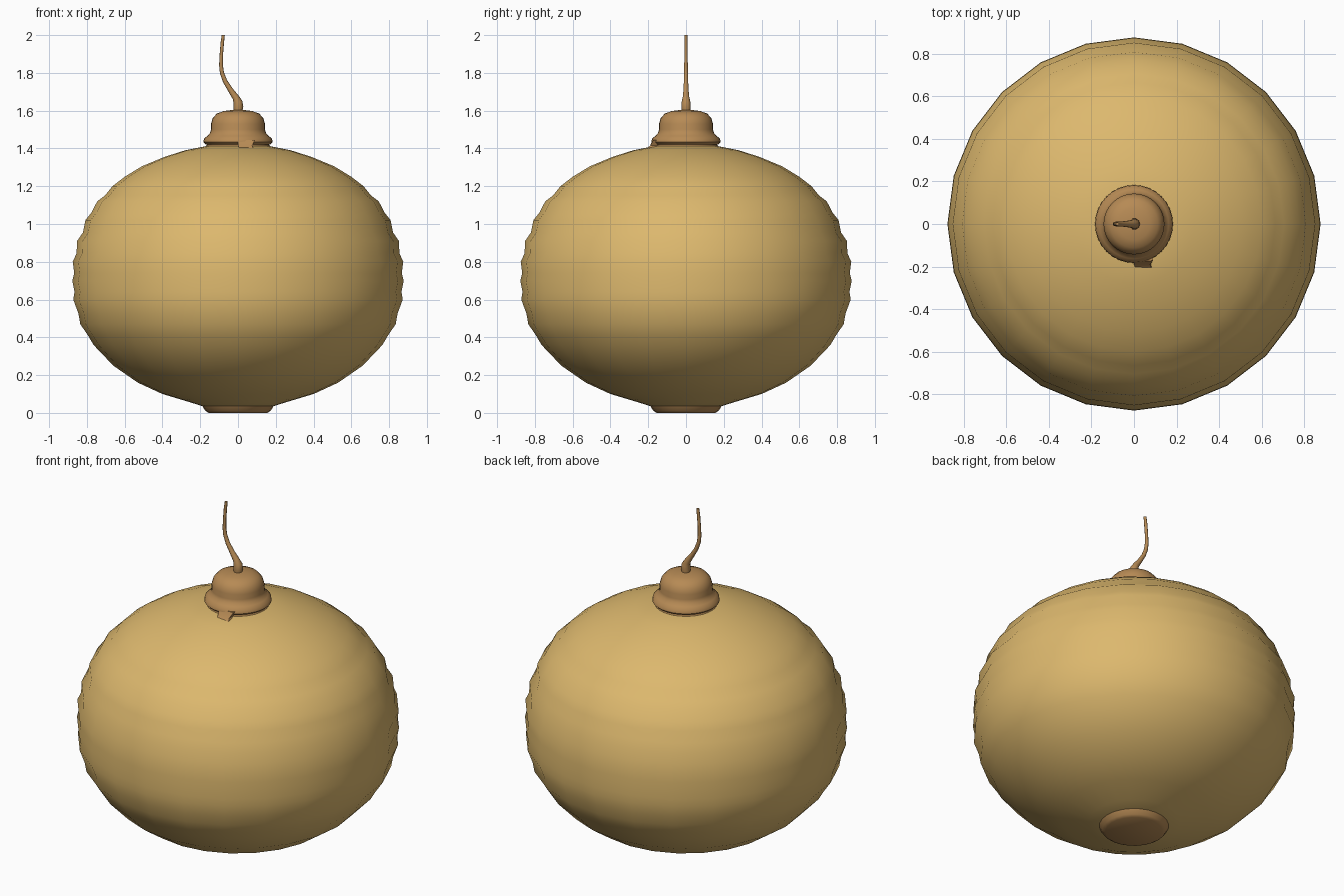
import bpy, bmesh, math

if "Cube" in bpy.data.objects:
    bpy.data.objects.remove(bpy.data.objects["Cube"])


def material(name, color):
    m = bpy.data.materials.new(name)
    m.diffuse_color = (*color, 1)
    m.use_nodes = True
    m.node_tree.nodes["Principled BSDF"].inputs["Base Color"].default_value = m.diffuse_color
    return m


paper = material("warm paper", (0.72, 0.48, 0.155))
wood = material("brown wood", (0.47, 0.255, 0.09))


def finish(name, bm, mat, angle):
    bmesh.ops.recalc_face_normals(bm, faces=bm.faces)
    me = bpy.data.meshes.new(name)
    bm.to_mesh(me)
    bm.free()
    ob = bpy.data.objects.new(name, me)
    bpy.context.collection.objects.link(ob)
    me.materials.append(mat)
    bpy.ops.object.select_all(action='DESELECT')
    ob.select_set(True)
    bpy.context.view_layer.objects.active = ob
    bpy.ops.object.shade_smooth_by_angle(angle=math.radians(angle))
    return ob


def loft(bm, rings):
    """Skin closed rings of points and cap both ends."""
    loops = [[bm.verts.new(p) for p in r] for r in rings]
    n = len(loops[0])
    for a, b in zip(loops, loops[1:]):
        for i in range(n):
            j = (i + 1) % n
            bm.faces.new((a[i], a[j], b[j], b[i]))
    bm.faces.new(loops[0][::-1])
    bm.faces.new(loops[-1])


def lathe(name, profile, sides, mat, angle):
    bm = bmesh.new()
    loft(bm, [[(r * math.cos(2 * math.pi * i / sides),
                r * math.sin(2 * math.pi * i / sides), z)
               for i in range(sides)] for r, z in profile])
    return finish(name, bm, mat, angle)


# Paper shade: smooth ends, ribs with shallow dips between them
ribs = [(0.765, 0.36), (0.835, 0.47), (0.872, 0.60), (0.877, 0.70),
        (0.875, 0.80), (0.852, 0.91), (0.808, 1.02), (0.745, 1.12),
        (0.665, 1.20)]
profile = [(0.17, 0.03), (0.25, 0.055), (0.40, 0.10), (0.53, 0.16),
           (0.66, 0.25)]
for (r0, z0), (r1, z1) in zip(ribs, ribs[1:]):
    profile.append((r0, z0))
    dip = 0.009 if z0 < 1.0 else 0.0
    profile.append(((r0 + r1) / 2 - dip, (z0 + z1) / 2 - 0.01))
profile += [ribs[-1], (0.60, 1.25), (0.51, 1.305), (0.39, 1.355),
            (0.28, 1.39), (0.17, 1.412)]
lathe("paper_shade", profile, 24, paper, 40)

# Foot ring under the shade
lathe("foot", [(0.155, 0.0), (0.172, 0.01), (0.19, 0.038), (0.17, 0.045)],
      24, wood, 40)

# Cap: thin collar, flared flange and dome
lathe("cap", [(0.18, 1.395), (0.165, 1.42), (0.172, 1.422), (0.183, 1.433),
              (0.18, 1.452), (0.163, 1.466), (0.148, 1.482), (0.143, 1.50),
              (0.143, 1.53), (0.134, 1.56), (0.112, 1.585), (0.075, 1.598),
              (0.03, 1.604)], 32, wood, 50)

# Small tab hanging from the front of the flange
bm = bmesh.new()
loft(bm, [[(x + 0.04, y, z) for x, y, z in r] for r in (
    [(-0.03, -0.215, 1.395), (0.045, -0.215, 1.395),
     (0.045, -0.13, 1.40), (-0.03, -0.13, 1.40)],
    [(-0.04, -0.19, 1.415), (0.035, -0.19, 1.415),
     (0.035, -0.13, 1.415), (-0.04, -0.13, 1.415)],
    [(-0.04, -0.178, 1.445), (0.05, -0.172, 1.445),
     (0.05, -0.13, 1.445), (-0.04, -0.13, 1.445)])])
finish("flange_tab", bm, wood, 40)

# Hanging cord with a swollen knot at its base: x, z, radius
path = [(0.0, 1.59, 0.022), (0.002, 1.62, 0.026), (0.0, 1.645, 0.024),
        (-0.012, 1.67, 0.018), (-0.04, 1.71, 0.014), (-0.068, 1.755, 0.012),
        (-0.085, 1.80, 0.011), (-0.09, 1.84, 0.010), (-0.088, 1.90, 0.009),
        (-0.083, 1.96, 0.009), (-0.078, 2.0, 0.008)]
rings = []
for k, (x, z, r) in enumerate(path):
    a, b = path[max(k - 1, 0)], path[min(k + 1, len(path) - 1)]
    t = 0 if k in (0, len(path) - 1) else math.atan2(b[0] - a[0], b[1] - a[1])
    rings.append([(x + r * math.cos(u) * math.cos(t), r * math.sin(u),
                   z - r * math.cos(u) * math.sin(t))
                  for u in (2 * math.pi * i / 10 for i in range(10))])
bm = bmesh.new()
loft(bm, rings)
finish("cord", bm, wood, 50)
